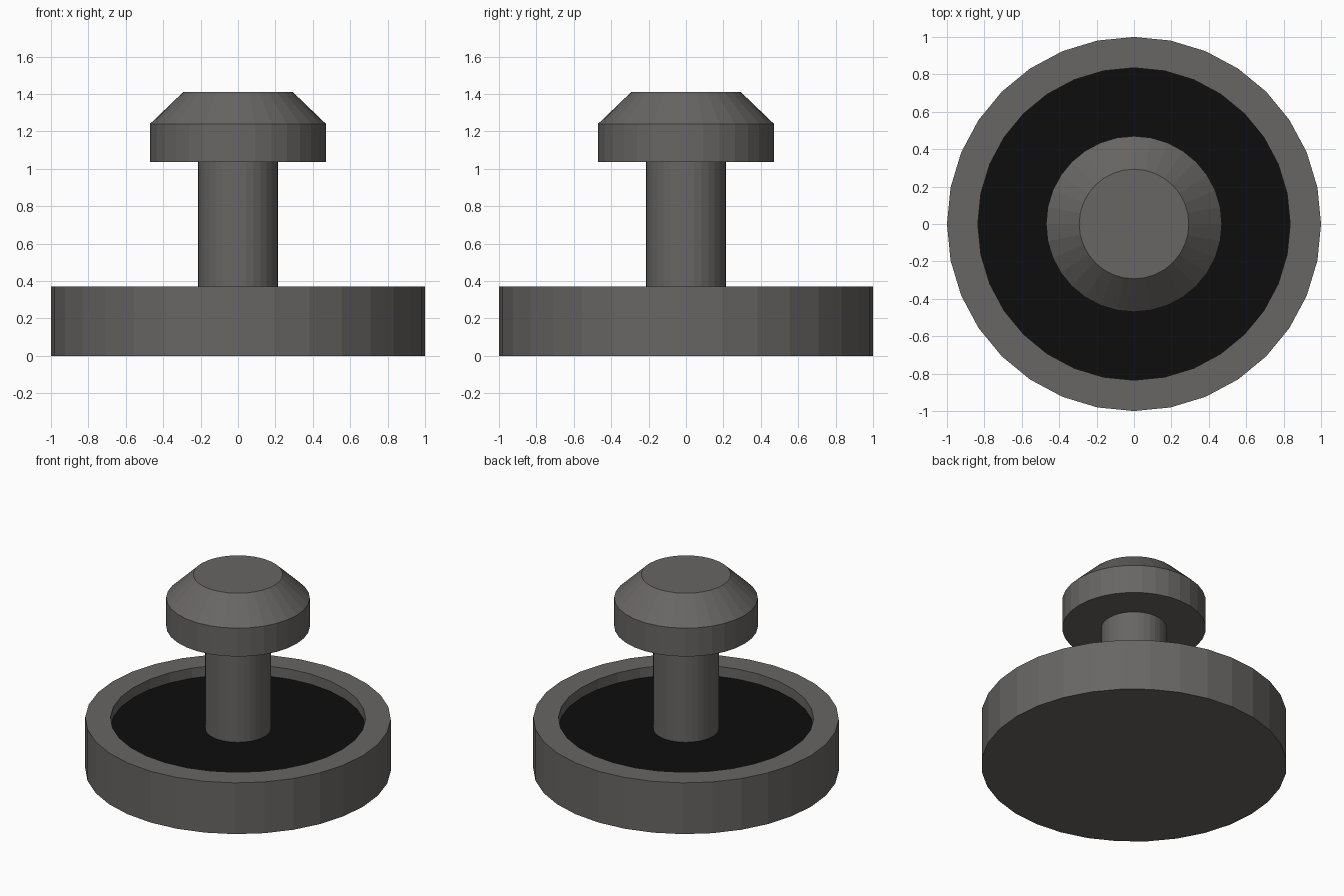
import bpy, bmesh, math

if "Cube" in bpy.data.objects:
    bpy.data.objects.remove(bpy.data.objects["Cube"])

SIDES = 32


def material(name, rgb):
    m = bpy.data.materials.new(name)
    m.diffuse_color = (*rgb, 1)
    m.use_nodes = True
    m.node_tree.nodes["Principled BSDF"].inputs["Base Color"].default_value = m.diffuse_color
    return m


grey = material("warm grey", (0.14, 0.133, 0.127))
black = material("black", (0.004, 0.004, 0.004))


def lathe(name, profile, mats):
    """Revolve (radius, z) points; a zero-radius end becomes a flat disc."""
    bm = bmesh.new()
    rings = []
    for r, z in profile:
        rings.append([bm.verts.new((r * math.cos(a), r * math.sin(a), z))
                      for a in (2 * math.pi * i / SIDES for i in range(SIDES))])
    for low, high in zip(rings, rings[1:]):
        for i in range(SIDES):
            j = (i + 1) % SIDES
            bm.faces.new((low[i], low[j], high[j], high[i]))
    bm.faces.new(rings[0][::-1])
    bm.faces.new(rings[-1])
    me = bpy.data.meshes.new(name)
    bm.to_mesh(me)
    bm.free()
    for m in mats:
        me.materials.append(m)
    ob = bpy.data.objects.new(name, me)
    bpy.context.collection.objects.link(ob)
    return ob


FLOOR = 0.297

# Round tray with a raised rim and a black recessed floor
tray = lathe("tray", [(1, 0), (1, 0.37), (0.835, 0.37), (0.835, FLOOR)], [grey, black])
for f in tray.data.polygons:
    if f.normal.z > 0.9 and abs(f.center.z - FLOOR) < 0.01:
        f.material_index = 1

# Central post
lathe("post", [(0.215, FLOOR - 0.01), (0.215, 1.04)], [grey])

# Knob with a chamfered top
lathe("knob", [(0.47, 1.035), (0.47, 1.24), (0.293, 1.41)], [grey])
